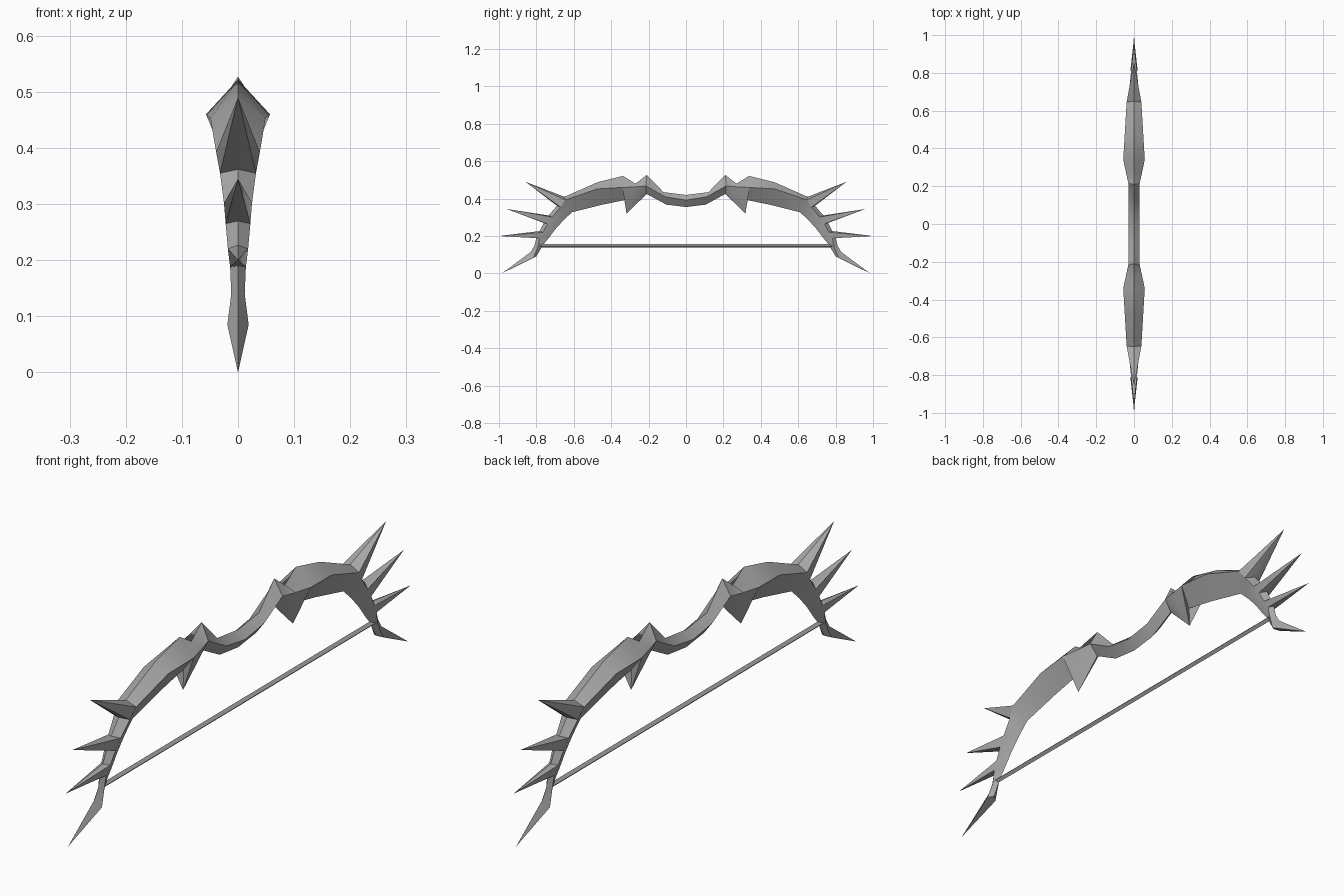
import bpy, bmesh, math

cube = bpy.data.objects.get("Cube")
if cube:
    bpy.data.objects.remove(cube, do_unlink=True)

# Single grey colour
grey = bpy.data.materials.new("grey")
grey.use_nodes = True
COL = (0.40, 0.40, 0.40, 1.0)
grey.diffuse_color = COL
grey.node_tree.nodes["Principled BSDF"].inputs["Base Color"].default_value = COL

# Limb stations: outer ridge (y, z), side edge (half width, y, z), inner ridge (y, z)
STATIONS = [
    ((0.0, 0.42), (0.030, 0.0, 0.392), (0.0, 0.355)),
    ((0.12, 0.435), (0.030, 0.11, 0.41), (0.105, 0.368)),
    ((0.21, 0.527), (0.030, 0.215, 0.468), (0.21, 0.425)),
    ((0.27, 0.48), (0.043, 0.275, 0.463), (0.265, 0.41)),
    ((0.337, 0.522), (0.057, 0.34, 0.46), (0.315, 0.395)),
    ((0.475, 0.487), (0.049, 0.475, 0.452), (0.45, 0.367)),
    ((0.65, 0.41), (0.039, 0.645, 0.393), (0.61, 0.327)),
    ((0.69, 0.362), (0.032, 0.672, 0.355), (0.655, 0.285)),
    ((0.735, 0.31), (0.025, 0.715, 0.302), (0.70, 0.235)),
    ((0.76, 0.27), (0.022, 0.74, 0.265), (0.72, 0.208)),
    ((0.782, 0.227), (0.018, 0.765, 0.22), (0.74, 0.182)),
    ((0.80, 0.19), (0.014, 0.783, 0.188), (0.757, 0.162)),
    ((0.81, 0.148), (0.012, 0.792, 0.14), (0.772, 0.138)),
    ((0.83, 0.115), (0.019, 0.815, 0.085), (0.80, 0.092)),
]
LIMB_TIP = (0.985, 0.0)
# Spikes: first station, last station, ridge they grow from (0 outer, 2 inner), tip
SPIKES = [
    (6, 7, 0, (0.858, 0.49)),
    (8, 9, 0, (0.96, 0.345)),
    (10, 11, 0, (1.0, 0.20)),
    (2, 4, 2, (0.318, 0.32)),
]


def finish(bm, name):
    bmesh.ops.recalc_face_normals(bm, faces=bm.faces)
    me = bpy.data.meshes.new(name)
    bm.to_mesh(me)
    bm.free()
    me.materials.append(grey)
    ob = bpy.data.objects.new(name, me)
    bpy.context.collection.objects.link(ob)
    return ob


# Bow body: diamond-section loft, with spikes replacing some panels
bm = bmesh.new()
rings = []
for (oy, oz), (w, sy, sz), (iy, iz) in STATIONS:
    pts = [(0, oy, oz), (w, sy, sz), (0, iy, iz), (-w, sy, sz)]
    rings.append([bm.verts.new(p) for p in pts])

skipped = {(i, r) for a, b, r, _ in SPIKES for i in range(a, b)}
for i in range(len(rings) - 1):
    for ridge in (0, 2):
        if (i, ridge) in skipped:
            continue
        for side in (1, 3):
            a, b = rings[i], rings[i + 1]
            bm.faces.new((a[ridge], a[side], b[side], b[ridge]))

for first, last, ridge, (y, z) in SPIKES:
    tip = bm.verts.new((0, y, z))
    for side in (1, 3):
        chain = [rings[first][ridge]]
        chain += [rings[i][side] for i in range(first, last + 1)]
        chain.append(rings[last][ridge])
        for p, q in zip(chain, chain[1:]):
            bm.faces.new((p, q, tip))

# Pointed limb end
end = bm.verts.new((0, *LIMB_TIP))
for k in range(4):
    bm.faces.new((rings[-1][k], rings[-1][(k + 1) % 4], end))

body = finish(bm, "bow_body")
mirror = body.modifiers.new("Mirror", 'MIRROR')
mirror.use_axis = (False, True, False)
mirror.merge_threshold = 0.0005

# Smooth gentle bends, keep ridges crisp
bpy.ops.object.select_all(action='DESELECT')
body.select_set(True)
bpy.context.view_layer.objects.active = body
bpy.ops.object.shade_smooth_by_angle(angle=math.radians(30))

# Bowstring: thin four-sided rod
bm = bmesh.new()
R, Z, L = 0.010, 0.148, 0.785
ends = [[bm.verts.new((R * math.cos(k * math.pi / 2), y, Z + R * math.sin(k * math.pi / 2)))
         for k in range(4)] for y in (-L, L)]
for k in range(4):
    n = (k + 1) % 4
    bm.faces.new((ends[0][k], ends[0][n], ends[1][n], ends[1][k]))
for e in ends:
    bm.faces.new(e)
finish(bm, "bowstring")
